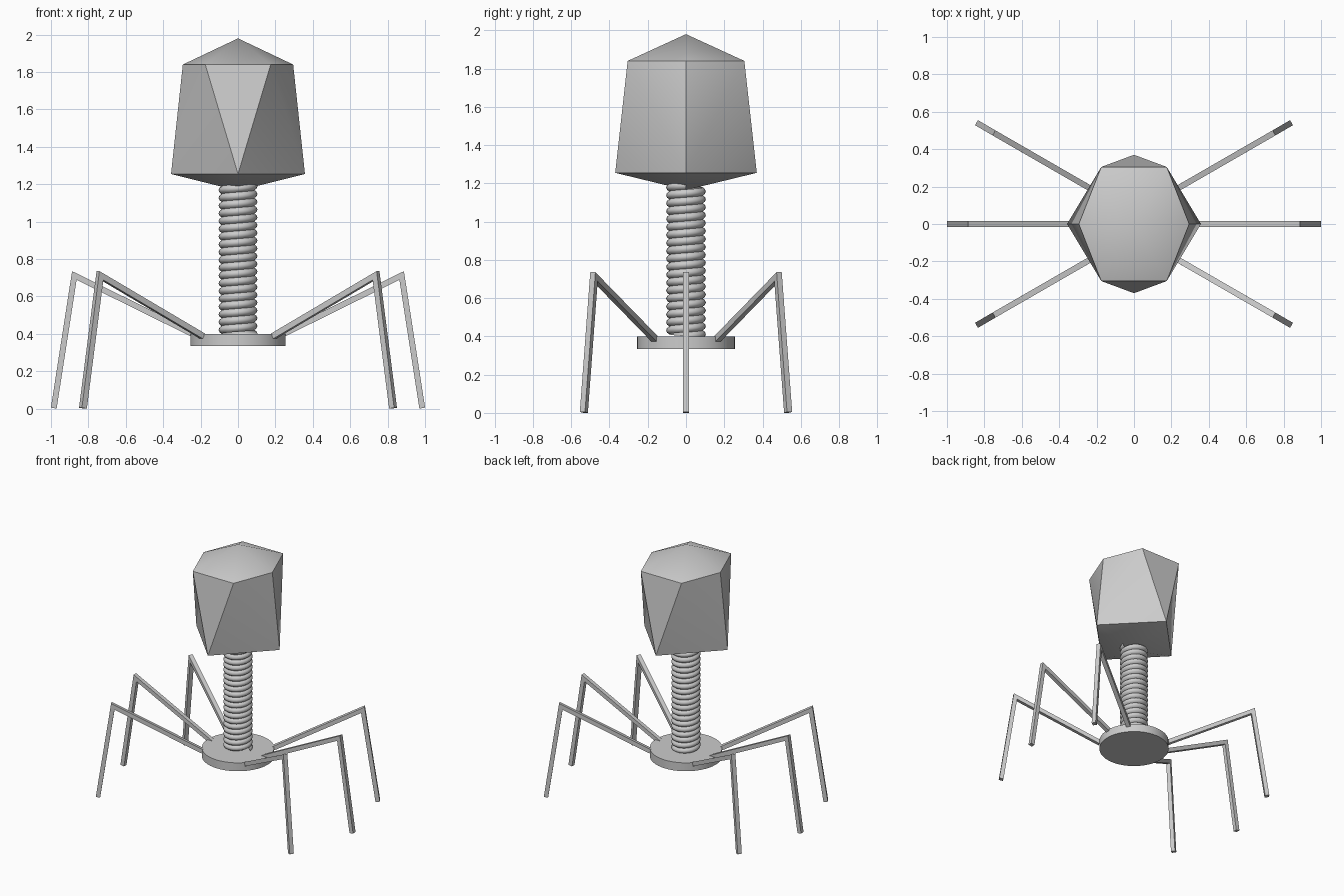
import bpy, bmesh, math
from mathutils import Vector

if "Cube" in bpy.data.objects:
    bpy.data.objects.remove(bpy.data.objects["Cube"])


def make_object(name, bm):
    mesh = bpy.data.meshes.new(name)
    bmesh.ops.recalc_face_normals(bm, faces=bm.faces)
    bm.to_mesh(mesh)
    bm.free()
    ob = bpy.data.objects.new(name, mesh)
    bpy.context.collection.objects.link(ob)
    return ob


def smooth(ob, angle=30):
    bpy.ops.object.select_all(action='DESELECT')
    ob.select_set(True)
    bpy.context.view_layer.objects.active = ob
    bpy.ops.object.shade_smooth_by_angle(angle=math.radians(angle))


# Faceted head: six-sided top, four-sided bottom, pointed at both ends
bm = bmesh.new()
points = [(0, 0, 1.98), (0, 0, 1.165)]
for s in (-1, 1):
    points += [(s * 0.295, 0, 1.84), (s * 0.175, 0.305, 1.84), (s * 0.175, -0.305, 1.84)]
    points += [(s * 0.358, 0, 1.255), (0, s * 0.37, 1.255)]
for p in points:
    bm.verts.new(p)
bmesh.ops.convex_hull(bm, input=bm.verts)
smooth(make_object("head", bm))

# Threaded tail: one groove profile turned by a screw modifier
TURNS = 19
Z0, Z1 = 0.38, 1.21
PITCH = (Z1 - Z0) / (TURNS + 1)
bm = bmesh.new()
profile = [(0.088, 0), (0.099, 0.2), (0.104, 0.5), (0.099, 0.8), (0.088, 1)]
vs = [bm.verts.new((r, 0, Z0 + t * PITCH)) for r, t in profile]
for a, b in zip(vs, vs[1:]):
    bm.edges.new((a, b))
tail = make_object("tail", bm)
mod = tail.modifiers.new("thread", 'SCREW')
mod.axis = 'Z'
mod.angle = math.tau
mod.screw_offset = PITCH
mod.iterations = TURNS
mod.steps = mod.render_steps = 24
mod.use_merge_vertices = True
mod.merge_threshold = 0.0001
mod.use_normal_calculate = True

# Round base plate
bpy.ops.mesh.primitive_cylinder_add(vertices=48, radius=0.255, depth=0.065, location=(0, 0, 0.3675))
plate = bpy.context.object
plate.name = "base_plate"
smooth(plate)


# Bent square leg with a mitred knee
def leg(name, path, half=0.0155):
    pts = [Vector(p) for p in path]
    flat = pts[2] - pts[0]
    side = Vector((-flat.y, flat.x, 0)).normalized()
    d1 = (pts[1] - pts[0]).normalized()
    d2 = (pts[2] - pts[1]).normalized()
    n1, n2 = d1.cross(side), d2.cross(side)
    mitre = (n1 + n2).normalized()
    mitre /= mitre.dot(n1)
    bm = bmesh.new()
    rings = []
    for p, n in zip(pts, (n1, mitre, n2)):
        rings.append([bm.verts.new(p + half * (a * side + b * n))
                      for a, b in ((-1, -1), (1, -1), (1, 1), (-1, 1))])
    for r, q in zip(rings, rings[1:]):
        for i in range(4):
            j = (i + 1) % 4
            bm.faces.new((r[i], r[j], q[j], q[i]))
    bm.faces.new(rings[0])
    bm.faces.new(rings[-1])
    return make_object(name, bm)


for sx, xn in ((-1, "left"), (1, "right")):
    for sy, yn in ((-1, "front"), (0, "middle"), (1, "back")):
        if sy:
            path = [(0.19, 0.165, 0.388), (0.738, 0.481, 0.712), (0.829, 0.534, 0.003)]
        else:
            path = [(0.2, 0, 0.378), (0.875, 0, 0.712), (0.985, 0, 0.003)]
        leg(f"{yn}_{xn}_leg", [(sx * x, sy * y, z) for x, y, z in path])
